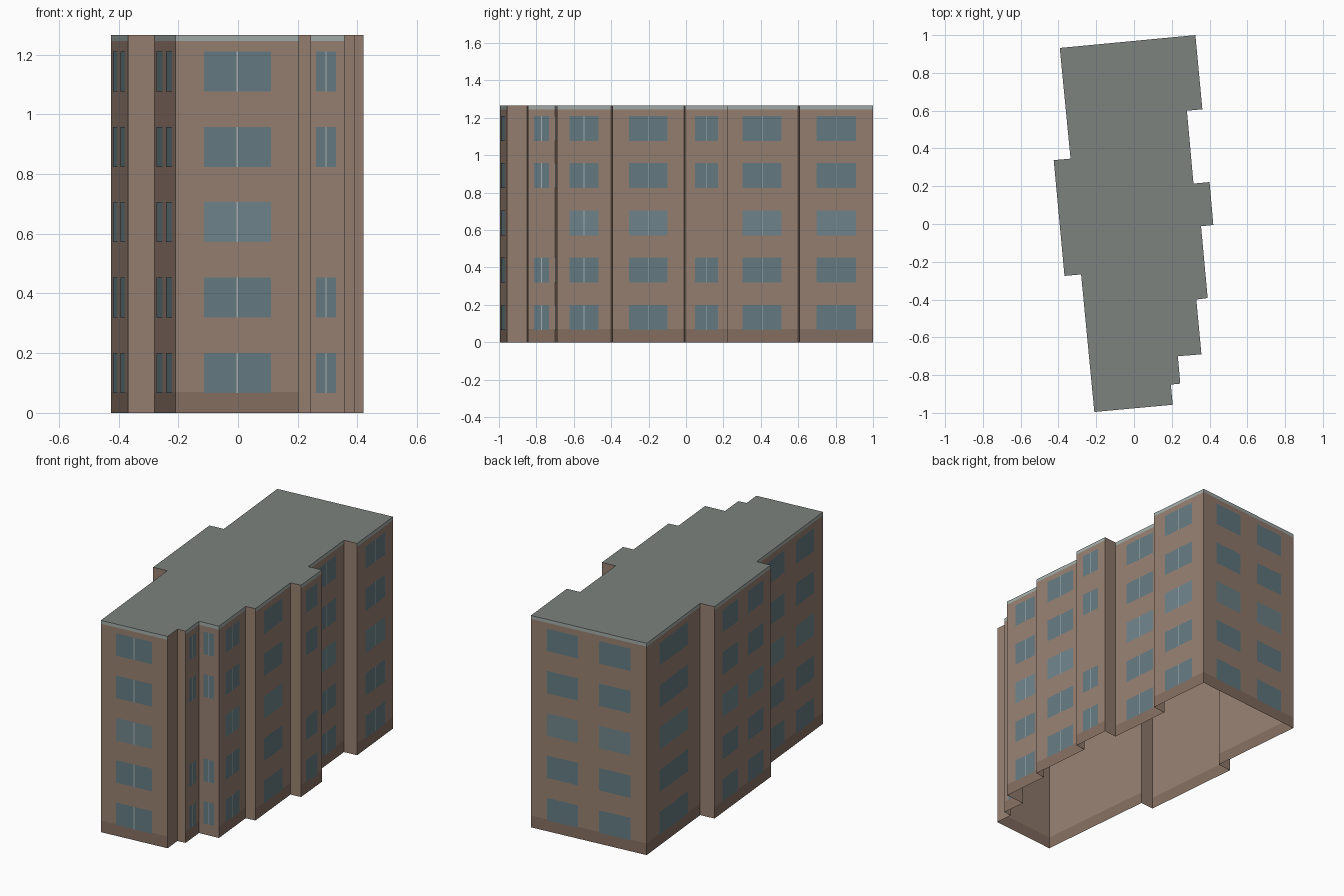
import bpy
from mathutils import Vector

if "Cube" in bpy.data.objects:
    bpy.data.objects.remove(bpy.data.objects["Cube"])

HEIGHT = 1.265
PLINTH_TOP = 0.07
TRIM_BOTTOM = 1.245
FLOORS = 5
FLOOR_STEP = 0.2527
SILL, WINDOW_H = 0.066, 0.134

# Footprint, counterclockwise from the front left corner
FOOTPRINT = [Vector(p) for p in [
    (-0.21, -0.995), (0.205, -0.957), (0.195, -0.85), (0.245, -0.845),
    (0.232, -0.70), (0.357, -0.69), (0.33, -0.40), (0.39, -0.392),
    (0.355, -0.012), (0.42, -0.005), (0.40, 0.222), (0.315, 0.214),
    (0.28, 0.60), (0.362, 0.607), (0.325, 1.0), (-0.393, 0.932),
    (-0.336, 0.346), (-0.425, 0.338), (-0.368, -0.275), (-0.28, -0.267)]]


def material(name, rgb):
    m = bpy.data.materials.new(name)
    m.diffuse_color = (*rgb, 1)
    m.use_nodes = True
    m.node_tree.nodes["Principled BSDF"].inputs["Base Color"].default_value = m.diffuse_color
    return m


class Part:
    """Collects flat faces into one named object."""

    def __init__(self, name, rgb):
        self.name, self.mat = name, material(name + "_colour", rgb)
        self.verts, self.faces = [], []

    def face(self, pts):
        n = len(self.verts)
        self.verts += pts
        self.faces.append(range(n, n + len(pts)))

    def panel(self, a, b, z0, z1):
        self.face([(a.x, a.y, z0), (b.x, b.y, z0), (b.x, b.y, z1), (a.x, a.y, z1)])

    def build(self):
        mesh = bpy.data.meshes.new(self.name)
        mesh.from_pydata(self.verts, [], [list(f) for f in self.faces])
        mesh.materials.append(self.mat)
        bpy.context.collection.objects.link(bpy.data.objects.new(self.name, mesh))


walls = Part("walls", (0.31, 0.215, 0.165))
plinth = Part("plinth", (0.235, 0.16, 0.122))
trim = Part("parapet_trim", (0.36, 0.41, 0.39))
roof = Part("roof", (0.20, 0.225, 0.21))
glass = Part("windows", (0.13, 0.20, 0.225))
pale_glass = Part("pale_windows", (0.16, 0.235, 0.26))
mullions = Part("mullions", (0.40, 0.45, 0.46))

for i, a in enumerate(FOOTPRINT):
    b = FOOTPRINT[(i + 1) % len(FOOTPRINT)]
    length = (b - a).length
    along = (b - a) / length
    out = Vector((along.y, -along.x))

    # Short return walls stay plain
    if length < 0.12:
        walls.panel(a, b, 0, HEIGHT)
        continue

    # Long walls: plinth, wall and parapet bands
    base = PLINTH_TOP if length > 0.13 else 0
    if base:
        plinth.panel(a, b, 0, base)
    walls.panel(a, b, base, TRIM_BOTTOM)
    trim.panel(a, b, TRIM_BOTTOM, HEIGHT)

    # Window columns, one or two per wall
    count = 2 if length > 0.6 else 1
    cell = length * 0.9 / count
    half = cell * 0.3
    for c in range(count):
        mid = a + along * (length * 0.05 + cell * (c + 0.5)) + out * 0.002
        for f in range(FLOORS):
            if f == 2 and length < 0.25:
                continue  # narrow bays skip the middle floor
            z = SILL + f * FLOOR_STEP
            target = pale_glass if f == 2 else glass
            target.panel(mid - along * half, mid + along * half, z, z + WINDOW_H)
            if count == 1:
                m = mid + out * 0.001
                mullions.panel(m - along * 0.002, m + along * 0.002, z, z + WINDOW_H)

# Flat roof; the underside is open
roof.face([(p.x, p.y, HEIGHT) for p in FOOTPRINT])

for part in (walls, plinth, trim, roof, glass, pale_glass, mullions):
    part.build()
